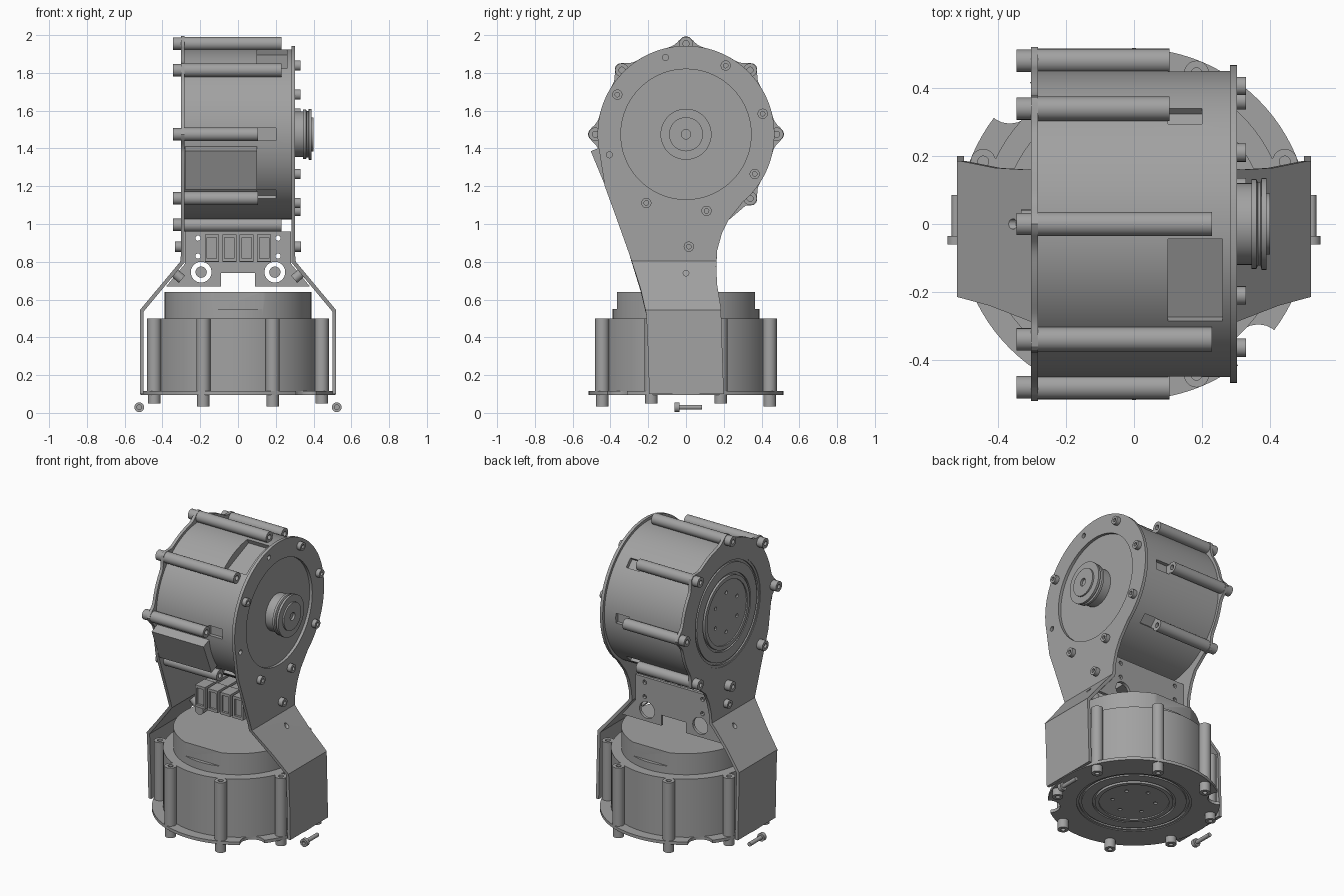
import bpy, bmesh
from math import sin, cos, pi, radians, exp, sqrt
from mathutils import Vector, Matrix

if "Cube" in bpy.data.objects:
    bpy.data.objects.remove(bpy.data.objects["Cube"])

grey = bpy.data.materials.new("machined grey")
grey.use_nodes = True
colour = (0.36, 0.36, 0.36, 1)
grey.diffuse_color = colour
grey.node_tree.nodes["Principled BSDF"].inputs["Base Color"].default_value = colour

X, Y, Z = Vector((1, 0, 0)), Vector((0, 1, 0)), Vector((0, 0, 1))
HUB = Vector((0, 0, 1.475))        # centre of the upper actuator
parts = []


def finish(name, bm):
    bmesh.ops.recalc_face_normals(bm, faces=bm.faces)
    mesh = bpy.data.meshes.new(name)
    bm.to_mesh(mesh)
    bm.free()
    mesh.materials.append(grey)
    obj = bpy.data.objects.new(name, mesh)
    bpy.context.scene.collection.objects.link(obj)
    parts.append(obj)
    return obj


def lathe(name, profile, origin=(0, 0, 0), axis=Z, n=32):
    """Turn (radius, height) points around an axis."""
    bm = bmesh.new()
    turn = Z.rotation_difference(axis).to_matrix()
    rings = []
    for r, h in profile:
        pts = [(0, 0, h)] if r == 0 else [
            (r * cos(2 * pi * i / n), r * sin(2 * pi * i / n), h) for i in range(n)]
        rings.append([bm.verts.new(turn @ Vector(p) + Vector(origin)) for p in pts])
    for a, b in zip(rings, rings[1:]):
        for i in range(n):
            j = (i + 1) % n
            ring = [a[i % len(a)], a[j % len(a)], b[j % len(b)], b[i % len(b)]]
            bm.faces.new(list(dict.fromkeys(ring)))
    return finish(name, bm)


def rod(name, r, a, b, origin, axis, hole=0.0, n=20):
    """Cylinder from a to b along the axis, with an optional socket at b."""
    d = 0.02 if b > a else -0.02
    end = [(hole, b), (hole, b - d), (0, b - d)] if hole else [(0, b)]
    return lathe(name, [(0, a), (r, a), (r, b)] + end, origin, axis, n)


def box(name, centre, size, tilt=0.0):
    bm = bmesh.new()
    m = Matrix.Translation(centre) @ Matrix.Rotation(tilt, 4, 'X') @ Matrix.Diagonal((*size, 1))
    bmesh.ops.create_cube(bm, size=1, matrix=m)
    return finish(name, bm)


def bake(obj):
    dg = bpy.context.evaluated_depsgraph_get()
    mesh = bpy.data.meshes.new_from_object(obj.evaluated_get(dg))
    obj.modifiers.clear()
    obj.data = mesh


def cut(obj, *cutters):
    for c in cutters:
        mod = obj.modifiers.new("cut", 'BOOLEAN')
        mod.operation, mod.object = 'DIFFERENCE', c
    bake(obj)
    for c in cutters:
        parts.remove(c)
        bpy.data.objects.remove(c)


def around(angle, r, x=0.0):
    """Point around the upper actuator, angle in degrees from +y."""
    return HUB + Vector((x, r * cos(radians(angle)), r * sin(radians(angle))))


# Side plates: round head, narrow neck, bent outward to the base
NECK = [(-.43, 1.2), (-.375, 1.05), (-.3, .84), (-.24, .65), (-.21, .52), (-.2, .3), (-.195, .1),
        (.2, .1), (.185, .55), (.165, .67), (.16, .77), (.165, .86), (.19, .95), (.225, 1.02)]


def side_plate(name, side, lobed):
    bm = bmesh.new()
    pts = []
    for deg in range(-50, 193, 2):
        off = radians((deg + 22.5) % 45 - 22.5)
        pts.append(around(deg, .468 + (.052 * exp(-(off / .1) ** 2) if lobed else 0)))
    pts += [Vector((0, y, z)) for y, z in NECK]
    bm.faces.new([bm.verts.new(p) for p in pts])
    for z in (.8, .54):
        bmesh.ops.bisect_plane(bm, geom=bm.verts[:] + bm.edges[:] + bm.faces[:],
                               plane_co=(0, 0, z), plane_no=Z)
    for v in bm.verts:
        t = min(max((.8 - v.co.z) / .26, 0), 1)
        v.co.x = side * (.293 + .217 * t)
    obj = finish(name, bm)
    mod = obj.modifiers.new("thickness", 'SOLIDIFY')
    mod.thickness, mod.offset, mod.use_even_offset = .02, 0, True
    bake(obj)
    cut(obj, rod("hole", .345, -.1, .1, HUB + X * side * .29, X, n=72),
        rod("hole", .015, -.1, .1, (side * .34, 0, .74), X))
    return obj


left_plate = side_plate("left_side_plate", 1, False)
cut(left_plate, *[rod("hole", .016, -.1, .1, around(a, .42, .29), X) for a in (105, 195)])
side_plate("right_side_plate", -1, True)


def rotor(name, origin, axis):
    """Grooved output disc, outward along the axis from its face."""
    obj = lathe(name, [(0, -.03), (.345, -.03), (.345, 0), (.33, 0), (.33, -.01), (.315, -.01),
                       (.315, 0), (.25, 0), (.25, -.012), (.235, -.012), (.235, .004),
                       (.21, .004), (.21, -.004), (0, -.004)], origin, axis, 72)
    q = Z.rotation_difference(axis)
    spots = [q @ Vector((.13 * cos(i * pi / 3), .13 * sin(i * pi / 3), 0)) for i in range(6)]
    cut(obj, *[rod("hole", .012, -.02, .05, Vector(origin) + s, axis, n=12) for s in spots])


# Upper actuator
drum = rod("upper_drum", .45, -.284, .284, HUB, X, n=96)
windows = [box("window", around(112.5, .48, .18), (.16, .16, .26), radians(112.5))]
windows += [box("window", around(a, .47, .15), (.1, .09, .065), radians(a))
            for a in (0, 45, 180, 225, 315)]
cut(drum, *windows)
rotor("upper_rotor", HUB - X * .299, -X)
lathe("output_hub", [(0, .28), (.12, .28), (.12, .345), (.132, .345), (.132, .36), (.122, .365),
                     (.122, .372), (.135, .375), (.135, .39), (.09, .39), (.09, .4), (.025, .4),
                     (.025, .385), (0, .385)], HUB, X, 48)
box("connector_cover", around(202.5, .45, -.09), (.38, .1, .22), radians(202.5))
for a in range(0, 360, 45):
    end = .23 if a in (90, 135, 270) else .105
    rod("upper_standoff", .036, -.29, end, around(a, .48), X, .016)
    rod("flange_screw", .033, .3, .345, around(a, .48), -X, .014)

# Screws on the side plates
for a in (15, 60, 150, 240, 285, 330):
    rod("cover_screw", .027, .295, .33, around(a, .42), X, .012)
for s in (1, -1):
    rod("neck_screw", .027, .295, .333, (0, .015, .88), X * s, .012)

# Lower actuator
flange = rod("base_flange", .517, .095, .115, (0, 0, 0), Z, n=96)
cut(flange, rod("hole", .345, 0, .2, (0, 0, 0), Z, n=72),
    *[rod("notch", .075, 0, .2, (s * .365, -s * .37, 0), Z) for s in (1, -1)])
rotor("base_rotor", (0, 0, .1), -Z)
rod("lower_drum", .45, .114, .5, (0, 0, 0), Z, n=96)
cap = rod("lower_cap", .388, .49, .64, (0, 0, 0), Z, n=96)
cut(cap, *[box("flat", (0, s * .465, .65), (1, .2, .2)) for s in (1, -1)])
for i in range(8):
    a = radians(22.5 + 45 * i)
    p = Vector((cos(a), sin(a), 0)) * .48
    rod("lower_standoff", .037, .1, .5, p, Z, .016)
    rod("base_screw", .033, -.1, -.035 if abs(p.y) > .3 else -.05, p, -Z, .014)

# Cross plate between the side plates, with openings
bm = bmesh.new()
half = [(0, .74), (.09, .74), (.09, .67), (.38, .67), (.28, .79), (.28, .96)]
outline = half + [(-x, z) for x, z in reversed(half[1:])]
face = bm.faces.new([bm.verts.new((x, .11, z)) for x, z in outline])
top = bmesh.ops.extrude_face_region(bm, geom=[face])["geom"]
bmesh.ops.translate(bm, vec=Y * .02, verts=[v for v in top if isinstance(v, bmesh.types.BMVert)])
cross = finish("cross_plate", bm)
cut(cross, *[rod("hole", .055, -.1, .1, (s * .195, .12, .745), Y, n=32) for s in (1, -1)],
    *[rod("hole", .014, -.1, .1, (s * .212, .12, z), Y, n=12) for s in (1, -1) for z in (.83, .925)])
for s in (1, -1):
    rod("cable_pin", .03, -.13, -.08, (s * .195, 0, .745), Y, .012)
    slant = Vector((s * .76, 0, .64)).normalized()
    rod("slant_fastener", .025, -.05, 0, (s * .335, 0, .74), slant)

# Row of four terminal blocks
for i in range(4):
    x = -.1385 + i * .0923
    box("terminal_body", (x, 0, .87), (.074, .22, .14))
    front = box("terminal_front", (x, -.15, .873), (.074, .1, .145))
    cut(front, box("pocket", (x, -.2, .873), (.05, .03, .11)))

# Loose screws beside the base
for s in (1, -1):
    rod("loose_screw_head", .026, .035, .06, (s * .523, 0, .03), -Y, .012)
    rod("loose_screw_shaft", .013, -.04, .085, (s * .523, 0, .03), Y)

# Smooth round faces, keep edges crisp
bpy.ops.object.select_all(action='DESELECT')
for obj in parts:
    obj.select_set(True)
bpy.context.view_layer.objects.active = parts[0]
bpy.ops.object.shade_smooth_by_angle(angle=radians(30))
